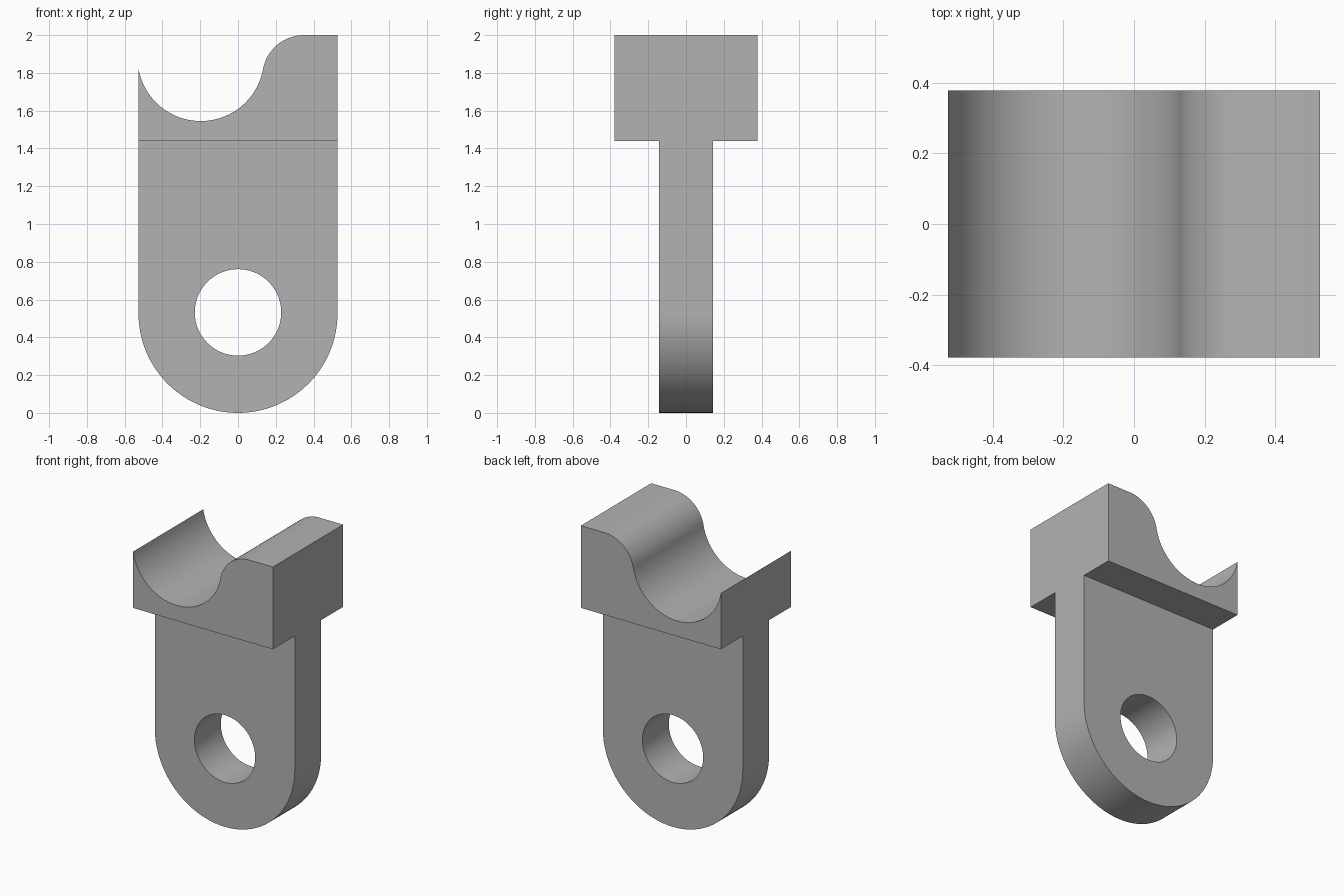
import bpy, bmesh
from math import cos, sin, pi, atan2, sqrt, radians

cube = bpy.data.objects.get("Cube")
if cube:
    bpy.data.objects.remove(cube, do_unlink=True)

HALF_W, HEAD_D, PLATE_D = 0.527, 0.378, 0.142
TOP, SHOULDER = 2.0, 1.44

steel = bpy.data.materials.new("plain_grey")
steel.use_nodes = True
grey = (0.45, 0.45, 0.45, 1)
steel.diffuse_color = grey
steel.node_tree.nodes["Principled BSDF"].inputs["Base Color"].default_value = grey


def arc(cx, cz, r, start, end, steps):
    return [(cx + r * cos(start + (end - start) * i / steps),
             cz + r * sin(start + (end - start) * i / steps))
            for i in range(steps + 1)]


def extrude_profile(name, points, y0, y1):
    """Solid made by sweeping an (x, z) outline from y0 to y1."""
    bm = bmesh.new()
    face = bm.faces.new([bm.verts.new((x, y0, z)) for x, z in points])
    swept = bmesh.ops.extrude_face_region(bm, geom=[face])["geom"]
    verts = [v for v in swept if isinstance(v, bmesh.types.BMVert)]
    bmesh.ops.translate(bm, verts=verts, vec=(0, y1 - y0, 0))
    bmesh.ops.recalc_face_normals(bm, faces=bm.faces)
    mesh = bpy.data.meshes.new(name)
    bm.to_mesh(mesh)
    bm.free()
    mesh.materials.append(steel)
    obj = bpy.data.objects.new(name, mesh)
    bpy.context.collection.objects.link(obj)
    return obj


def cut(target, cutter):
    cutter.hide_render = True
    mod = target.modifiers.new("cut", "BOOLEAN")
    mod.operation, mod.solver, mod.object = "DIFFERENCE", "EXACT", cutter
    bpy.ops.object.modifier_apply(modifier=mod.name)
    bpy.data.objects.remove(cutter, do_unlink=True)


# Cradle scoop and the rounded lip tangent to it
sx, sz, sr = -0.197, 1.88, 0.335
lip_r = 0.22
lip_z = TOP - lip_r
lip_x = sx + sqrt((sr + lip_r) ** 2 - (sz - lip_z) ** 2)
join = atan2(lip_z - sz, lip_x - sx)
tip = -pi + atan2(sqrt(sr ** 2 - (HALF_W + sx) ** 2), HALF_W + sx)

# Full outline: rounded foot, straight right side, lip, scoop
outline = arc(0, HALF_W, HALF_W, -pi, 0, 64)
outline.append((HALF_W, TOP))
outline += arc(lip_x, lip_z, lip_r, pi / 2, join + pi, 24)
outline += arc(sx, sz, sr, join, tip, 48)[1:]
bracket = extrude_profile("bracket", outline, -HEAD_D, HEAD_D)
bpy.context.view_layer.objects.active = bracket
bracket.select_set(True)

# Thin the plate below the head on both sides
block = [(-1, -1), (1, -1), (1, SHOULDER), (-1, SHOULDER)]
for side in (-1, 1):
    cut(bracket, extrude_profile("plate_cutter", block, side * PLATE_D, side))

# Pin hole
cut(bracket, extrude_profile("hole_cutter", arc(0, 0.532, 0.229, 0, 2 * pi, 64)[:-1], -1, 1))

bpy.ops.object.shade_smooth_by_angle(angle=radians(30))
